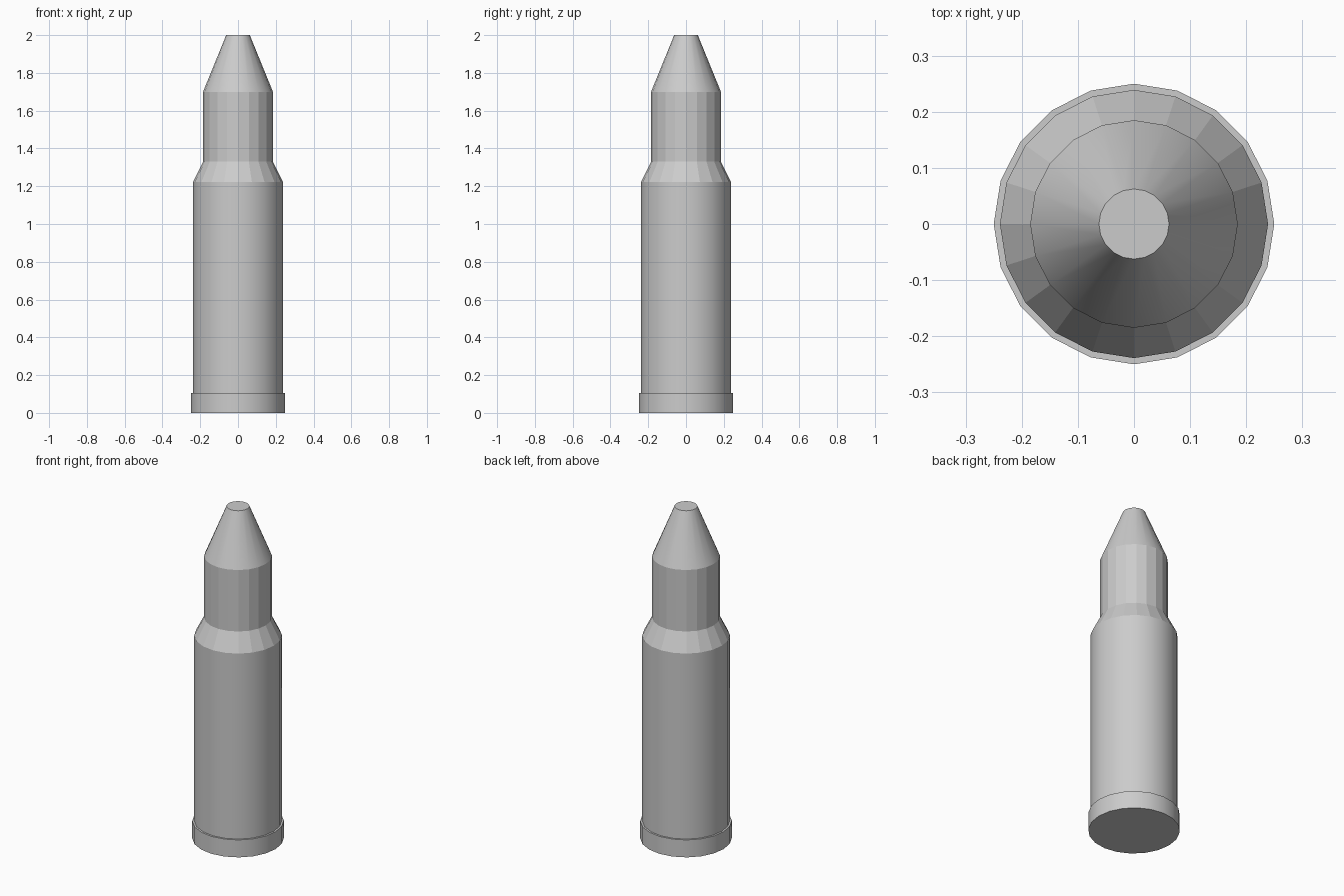
import bpy, bmesh
from math import cos, sin, tau

if "Cube" in bpy.data.objects:
    bpy.data.objects.remove(bpy.data.objects["Cube"])

SIDES = 20


def lathe(name, profile, smooth_bands, cap_bottom=False, cap_top=False):
    """Revolve (radius, z) points around z; listed bands are smooth, the rest flat."""
    bm = bmesh.new()
    rings = [[bm.verts.new((r * cos(tau * i / SIDES), r * sin(tau * i / SIDES), z))
              for i in range(SIDES)] for r, z in profile]
    for b, (low, high) in enumerate(zip(rings, rings[1:])):
        for i in range(SIDES):
            j = (i + 1) % SIDES
            face = bm.faces.new((low[i], low[j], high[j], high[i]))
            face.smooth = b in smooth_bands
    if cap_bottom:
        bm.faces.new(rings[0][::-1])
    if cap_top:
        bm.faces.new(rings[-1])
    # Keep every ring a crisp edge between bands
    for ring in rings:
        for i in range(SIDES):
            bm.edges.get((ring[i], ring[(i + 1) % SIDES])).smooth = False
    mesh = bpy.data.meshes.new(name)
    bm.to_mesh(mesh)
    bm.free()
    obj = bpy.data.objects.new(name, mesh)
    bpy.context.collection.objects.link(obj)
    return obj


# Case: base rim, ledge, smooth body, faceted shoulder
lathe("cartridge_case",
      [(0.25, 0), (0.25, 0.105), (0.239, 0.105), (0.239, 1.222), (0.185, 1.33)],
      smooth_bands={0, 2}, cap_bottom=True)

# Bullet: faceted neck, smooth tapered nose with flat tip
lathe("bullet_tip",
      [(0.185, 1.33), (0.185, 1.70), (0.0625, 2.0)],
      smooth_bands={1}, cap_top=True)
